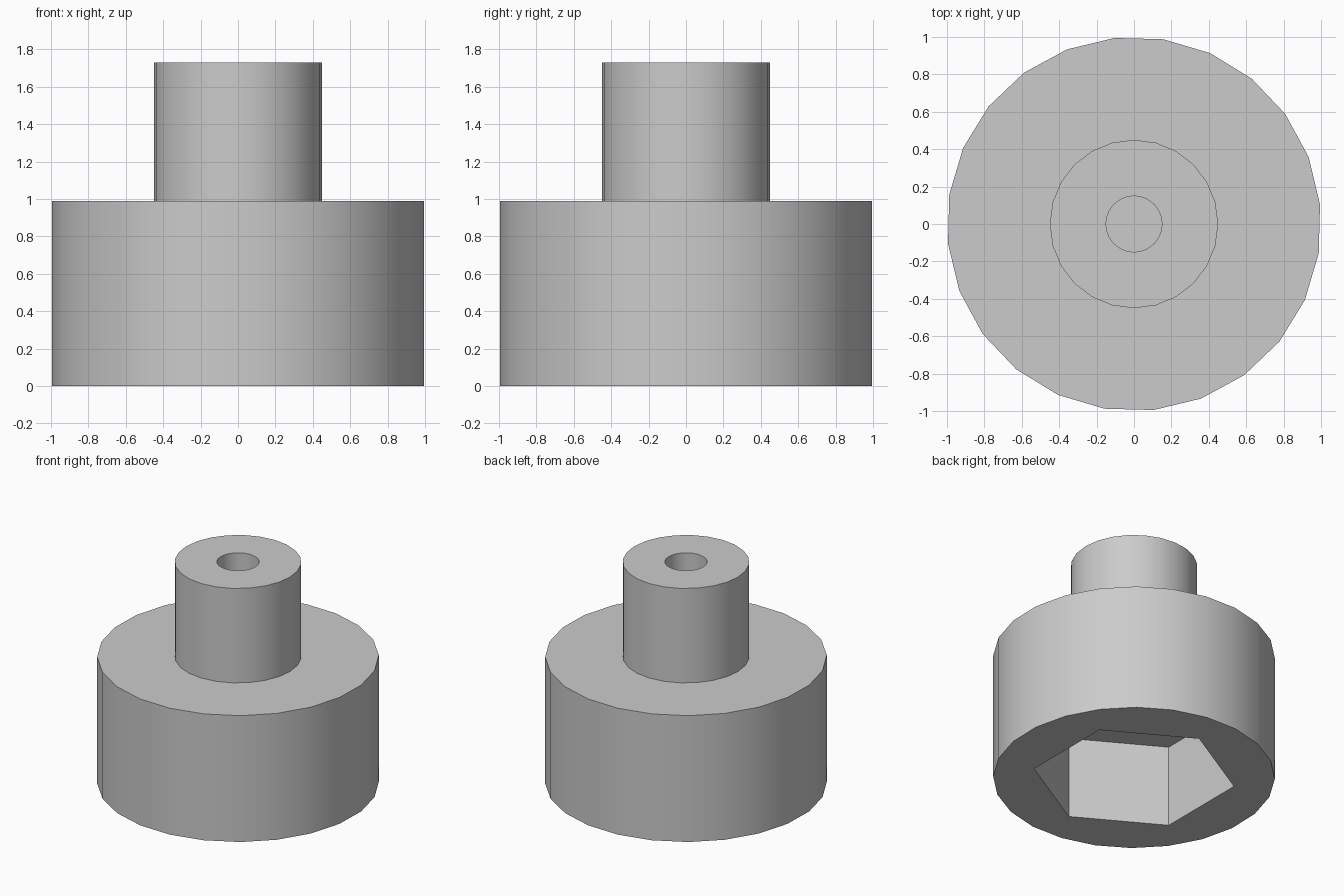
import bpy
from math import radians

cube = bpy.data.objects.get("Cube")
if cube:
    bpy.data.objects.remove(cube, do_unlink=True)

grey = bpy.data.materials.new("light grey")
grey.use_nodes = True
colour = (0.6, 0.6, 0.6, 1)
grey.diffuse_color = colour
grey.node_tree.nodes["Principled BSDF"].inputs["Base Color"].default_value = colour


def prism(name, sides, radius, bottom, top, turn=0):
    bpy.ops.mesh.primitive_cylinder_add(
        vertices=sides, radius=radius, depth=top - bottom,
        location=(0, 0, (bottom + top) / 2), rotation=(0, 0, radians(turn)))
    obj = bpy.context.object
    obj.name = name
    obj.data.materials.append(grey)
    return obj


def combine(target, tool, operation):
    tool.hide_render = True
    mod = target.modifiers.new(tool.name, 'BOOLEAN')
    mod.operation = operation
    mod.solver = 'EXACT'
    mod.object = tool
    bpy.context.view_layer.objects.active = target
    bpy.ops.object.modifier_apply(modifier=mod.name)
    bpy.data.objects.remove(tool, do_unlink=True)


# Wide base with a narrower stem on top
knob = prism("stemmed_knob", 24, 1.0, 0, 0.99, turn=6)
combine(knob, prism("stem", 24, 0.45, 0.8, 1.73), 'UNION')

# Blind round bore in the stem, hexagonal socket underneath
combine(knob, prism("bore", 24, 0.15, 0.99, 1.9), 'DIFFERENCE')
combine(knob, prism("hex_socket", 6, 0.72, -0.2, 0.64), 'DIFFERENCE')

# Smooth round walls, crisp rims and socket corners
bpy.ops.object.select_all(action='DESELECT')
knob.select_set(True)
bpy.context.view_layer.objects.active = knob
bpy.ops.object.shade_smooth_by_angle(angle=radians(30))
